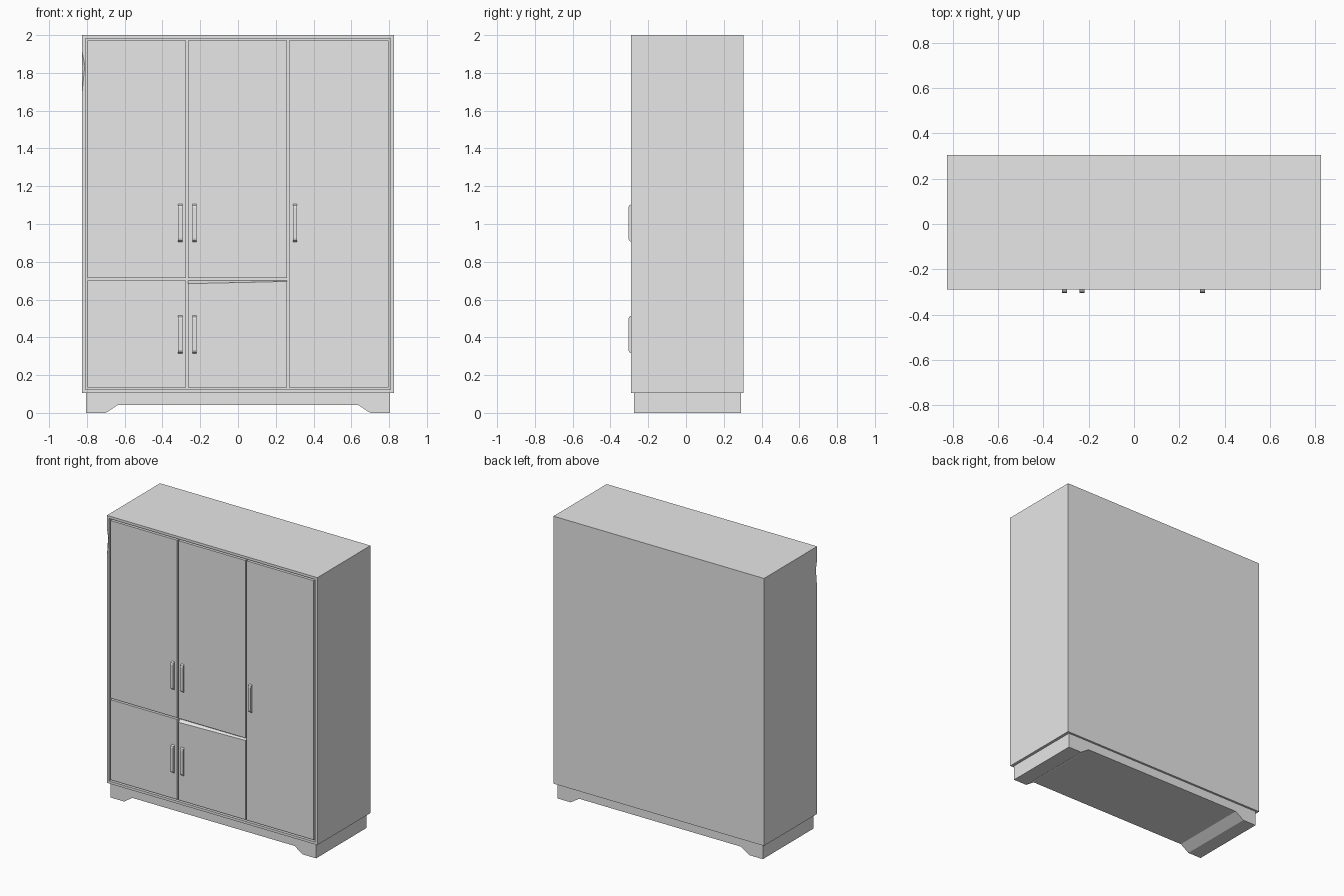
import bpy, bmesh
from mathutils import Vector

if "Cube" in bpy.data.objects:
    bpy.data.objects.remove(bpy.data.objects["Cube"], do_unlink=True)

grey = bpy.data.materials.new("plain_grey")
grey.use_nodes = True
grey.diffuse_color = (0.8, 0.8, 0.8, 1)
grey.node_tree.nodes["Principled BSDF"].inputs["Base Color"].default_value = (0.8, 0.8, 0.8, 1)

FRONT, BACK = -0.29, 0.305
RECESS = 0.02


def finish(name, bm):
    bmesh.ops.recalc_face_normals(bm, faces=bm.faces)
    mesh = bpy.data.meshes.new(name)
    bm.to_mesh(mesh)
    bm.free()
    mesh.materials.append(grey)
    ob = bpy.data.objects.new(name, mesh)
    bpy.context.collection.objects.link(ob)
    return ob


def box(lo, hi):
    bm = bmesh.new()
    bmesh.ops.create_cube(bm, size=1)
    lo, hi = Vector(lo), Vector(hi)
    for v in bm.verts:
        v.co = (lo + hi) / 2 + v.co * (hi - lo)
    return bm


def prism(points, offset):
    bm = bmesh.new()
    face = bm.faces.new([bm.verts.new(p) for p in points])
    new = bmesh.ops.extrude_face_region(bm, geom=[face], use_keep_orig=True)["geom"]
    bmesh.ops.translate(bm, vec=offset, verts=[g for g in new if isinstance(g, bmesh.types.BMVert)])
    return bm


# Cabinet body with a framed recess for the doors
bm = box((-0.825, FRONT, 0.105), (0.825, BACK, 2))
bm.normal_update()
front = min(bm.faces, key=lambda f: f.calc_center_median().y)
bmesh.ops.inset_individual(bm, faces=[front], thickness=0.025)
bmesh.ops.inset_individual(bm, faces=[front], thickness=0.0001, depth=-RECESS)
body = finish("cabinet_body", bm)

# Chip in the front corner edge
bm = bmesh.new()
for p in ((-0.825, FRONT, 1.7), (-0.825, FRONT, 1.91), (-0.811, FRONT, 1.84),
          (-0.825, FRONT + 0.014, 1.84), (-0.86, FRONT - 0.035, 1.82)):
    bm.verts.new(p)
bmesh.ops.convex_hull(bm, input=bm.verts)
chip = finish("chip_cutter", bm)
chip.hide_render = True
chip.hide_set(True)
cut = body.modifiers.new("chip", "BOOLEAN")
cut.operation, cut.solver, cut.object = "DIFFERENCE", "EXACT", chip

# Plinth: shaped feet running the full depth
half = [(0.635, 0.043), (0.70, 0), (0.805, 0), (0.805, 0.105)]
outline = half + [(-x, z) for x, z in reversed(half)]
finish("plinth", prism([(x, -0.275, z) for x, z in outline], (0, 0.565, 0)))

# Doors
LOW, HIGH = (0.134, 0.702), (0.713, 1.971)
doors = {
    "upper_right_door": ((-0.796, -0.274), HIGH),
    "lower_right_door": ((-0.796, -0.274), LOW),
    "upper_middle_door": ((-0.264, 0.26), HIGH),
    "lower_middle_door": ((-0.264, 0.26), LOW),
    "tall_left_door": ((0.271, 0.796), (LOW[0], HIGH[1])),
}
for name, ((x0, x1), (z0, z1)) in doors.items():
    bm = box((x0, FRONT, z0), (x1, FRONT + RECESS + 0.003, z1))
    if name == "lower_middle_door":
        # worn, sloping top edge
        for v in bm.verts:
            if v.co.z > z0 + 0.1 and v.co.y < FRONT + 0.001:
                v.co.z = 0.684 if v.co.x < 0 else 0.696
    finish(name, bm)

# Handles with slanted ends
for x, z, name in ((-0.306, 0.905, "upper_right"), (-0.23, 0.905, "upper_middle"),
                   (0.302, 0.905, "tall_left"), (-0.306, 0.315, "lower_right"),
                   (-0.23, 0.315, "lower_middle")):
    side = [(0.005, 0), (0, 0), (-0.011, 0.007), (-0.015, 0.018),
            (-0.015, 0.182), (-0.011, 0.193), (0, 0.2), (0.005, 0.2)]
    finish(name + "_handle", prism([(x - 0.011, FRONT + y, z + h) for y, h in side], (0.022, 0, 0)))
